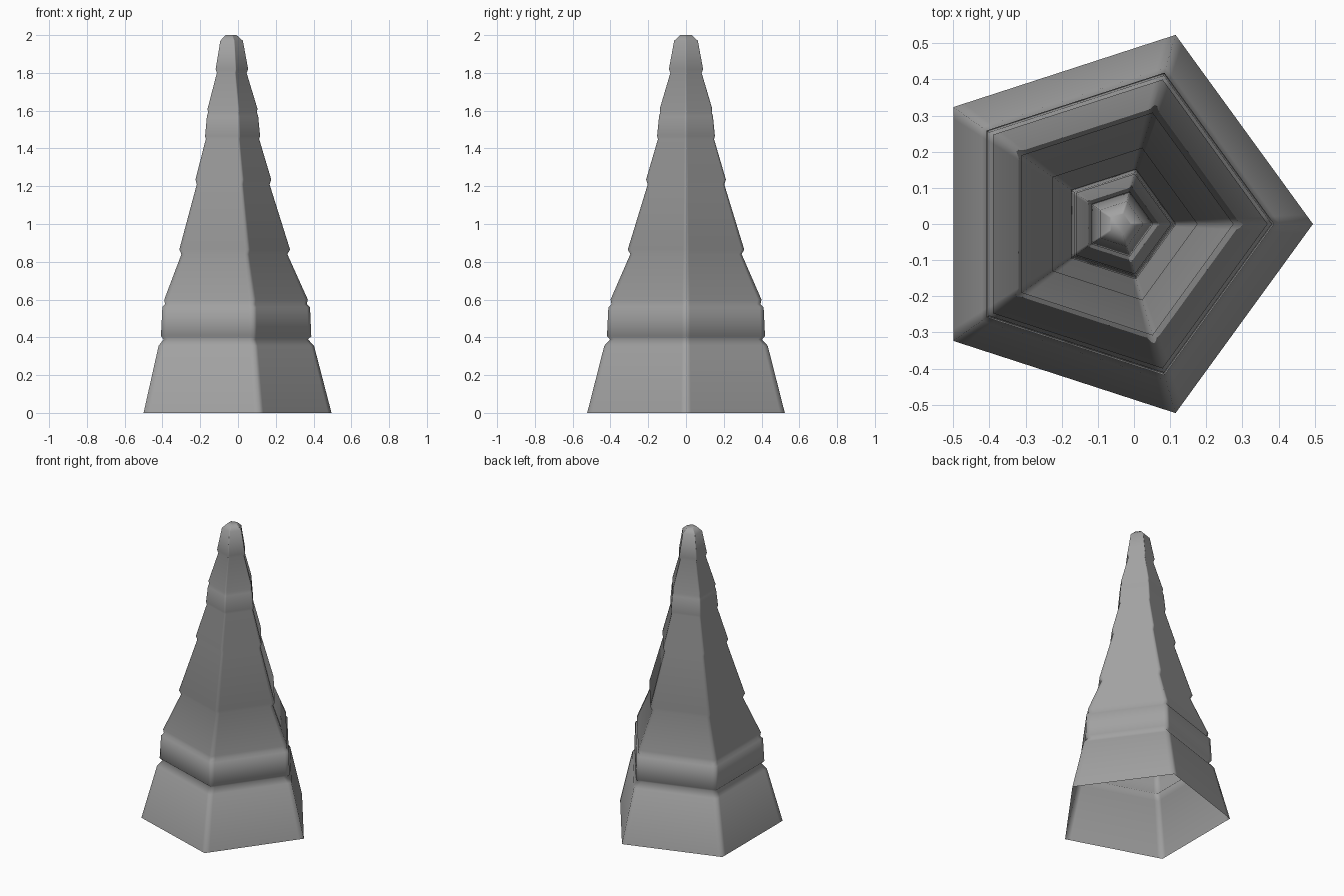
import bpy, bmesh, math

cube = bpy.data.objects.get("Cube")
if cube:
    bpy.data.objects.remove(cube, do_unlink=True)

SIDES = 5
SUPPORT = 0.05  # support edges keep the smooth shading tight at the corners

# Spike profile: (height, corner radius), with a notch between the tiers
PROFILE = [
    (0.0, 0.55), (0.355, 0.455), (0.39, 0.422),
    (0.405, 0.44), (0.56, 0.432), (0.575, 0.415),
    (0.60, 0.42), (0.84, 0.31),
    (0.865, 0.324), (1.21, 0.213),
    (1.235, 0.222), (1.45, 0.156),
    (1.465, 0.161), (1.57, 0.15), (1.59, 0.143),
    (1.61, 0.146), (1.80, 0.087),
    (1.82, 0.095), (1.97, 0.066), (2.0, 0.032),
]


def ring_points(z, r):
    """Pentagon with one corner towards +x and support points by each corner."""
    cx = -0.055 + 0.0075 * z  # the spike leans very slightly
    corners = [(cx + r * math.cos(math.tau * i / SIDES),
                r * math.sin(math.tau * i / SIDES)) for i in range(SIDES)]
    points = []
    for i, a in enumerate(corners):
        b = corners[(i + 1) % SIDES]
        for t in (0.0, SUPPORT, 1.0 - SUPPORT):
            points.append((a[0] + (b[0] - a[0]) * t, a[1] + (b[1] - a[1]) * t, z))
    return points


# Stone grey material
grey = bpy.data.materials.new("stone_grey")
colour = (0.36, 0.36, 0.36, 1.0)
grey.diffuse_color = colour
grey.use_nodes = True
shader = next(n for n in grey.node_tree.nodes if n.type == 'BSDF_PRINCIPLED')
shader.inputs["Base Color"].default_value = colour

# Tiered spike, open underneath and capped on top
bm = bmesh.new()
rings = [[bm.verts.new(p) for p in ring_points(z, r)] for z, r in PROFILE]
for low, high in zip(rings, rings[1:]):
    n = len(low)
    for i in range(n):
        j = (i + 1) % n
        bm.faces.new((low[i], low[j], high[j], high[i]))
bm.faces.new(rings[-1])
for face in bm.faces:
    face.smooth = True

mesh = bpy.data.meshes.new("tiered_spike")
bm.to_mesh(mesh)
bm.free()
mesh.materials.append(grey)
spike = bpy.data.objects.new("tiered_spike", mesh)
bpy.context.collection.objects.link(spike)
